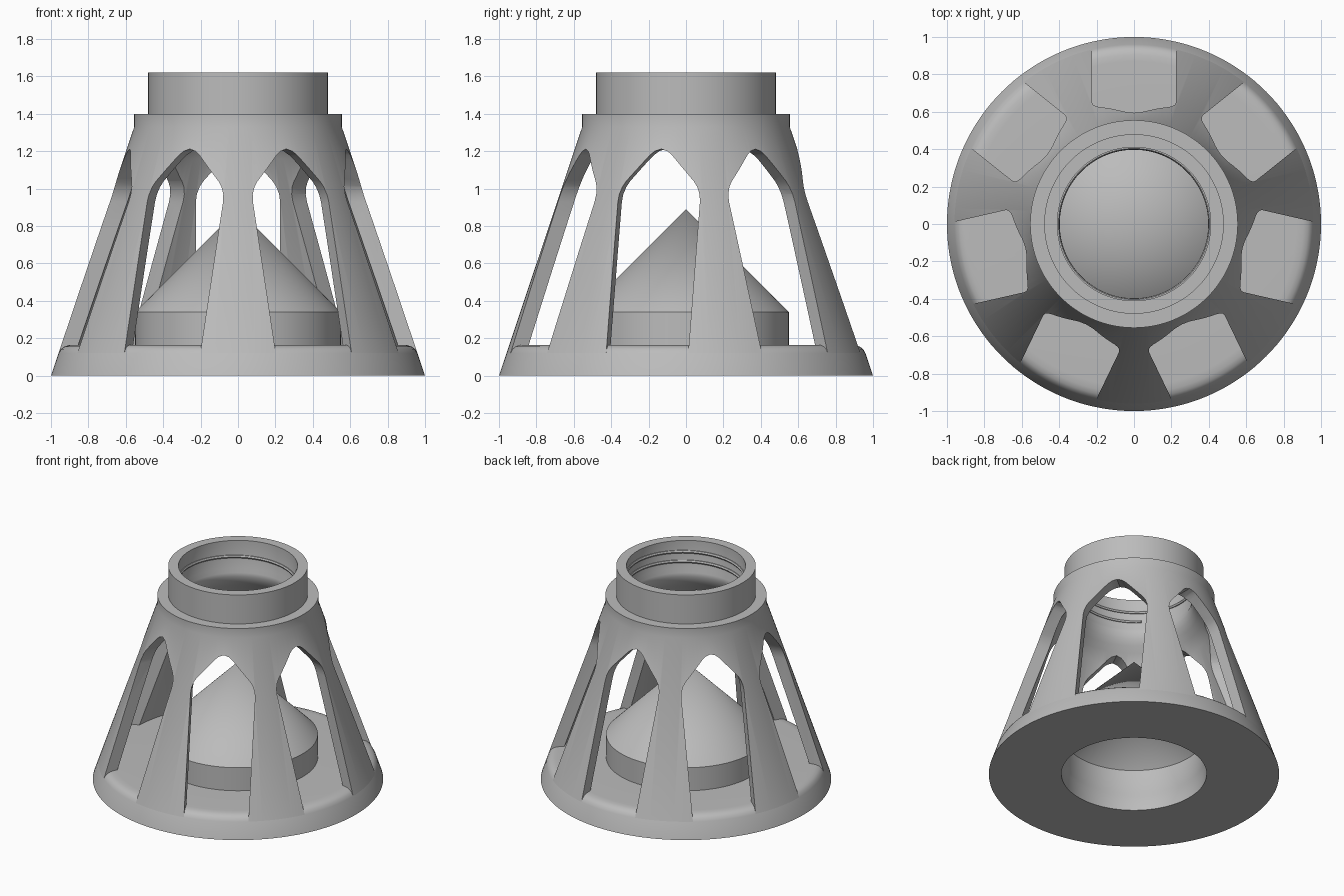
import bpy, bmesh, math
from mathutils import Matrix, Vector

if "Cube" in bpy.data.objects:
    bpy.data.objects.remove(bpy.data.objects["Cube"], do_unlink=True)

grey = bpy.data.materials.new("plain grey")
grey.use_nodes = True
COLOUR = (0.5, 0.5, 0.5, 1)
grey.diffuse_color = COLOUR
grey.node_tree.nodes["Principled BSDF"].inputs["Base Color"].default_value = COLOUR

SEGMENTS = 144
WINDOWS = 7


def cone_radius(z):
    """Outer radius of the sloping body at a height."""
    return 0.555 + 0.445 * (1.33 - z) / 1.33


def make_object(name, bm):
    bmesh.ops.recalc_face_normals(bm, faces=bm.faces)
    mesh = bpy.data.meshes.new(name)
    bm.to_mesh(mesh)
    bm.free()
    mesh.materials.append(grey)
    obj = bpy.data.objects.new(name, mesh)
    bpy.context.collection.objects.link(obj)
    return obj


def smooth(obj):
    bpy.ops.object.select_all(action="DESELECT")
    obj.select_set(True)
    bpy.context.view_layer.objects.active = obj
    bpy.ops.object.shade_smooth_by_angle(angle=math.radians(28))


def lathe(name, profile, closed=True):
    """Spin an (r, z) profile around the z axis."""
    bm = bmesh.new()
    verts = [bm.verts.new((r, 0, z)) for r, z in profile]
    pairs = list(zip(verts, verts[1:]))
    if closed:
        pairs.append((verts[-1], verts[0]))
    edges = [bm.edges.new(p) for p in pairs]
    bmesh.ops.spin(bm, geom=verts + edges, cent=(0, 0, 0), axis=(0, 0, 1),
                   angle=math.tau, steps=SEGMENTS, use_merge=True)
    bmesh.ops.remove_doubles(bm, verts=bm.verts, dist=1e-5)
    return make_object(name, bm)


# Base with a rounded sill, hollow centre boss and cone
base = lathe("base_and_cone", [
    (0, 0.89), (0.55, 0.34), (0.55, 0.165), (0.87, 0.165), (0.905, 0.163),
    (0.93, 0.155), (0.947, 0.142), (cone_radius(0.12), 0.12), (1, 0),
    (0.5, 0), (0.5, 0.11), (0.49, 0.13), (0.49, 0.31), (0, 0.81)], closed=False)
smooth(base)

# Sloping shell with collar, neck and flared throat
WALL = 0.09
shell = lathe("body_shell", [
    (cone_radius(0.12), 0.12), (0.555, 1.33), (0.555, 1.4), (0.48, 1.4),
    (0.48, 1.62), (0.41, 1.62), (0.41, 1.41), (0.397, 1.38), (0.397, 1.35),
    (0.41, 1.31), (0.435, 1.27), (0.47, 1.23), (cone_radius(1.16) - WALL, 1.16),
    (cone_radius(0.12) - WALL, 0.12)])

# Pointed window cutters, one at the back and the rest evenly around
half = [(0.225, 0.08), (0.225, 0.93), (0.22, 0.97), (0.205, 1.01),
        (0.185, 1.04), (0.06, 1.18), (0.035, 1.2), (0, 1.212)]
outline = half + [(-x, z) for x, z in reversed(half[:-1])]
bm = bmesh.new()
for i in range(WINDOWS):
    turn = Matrix.Rotation(math.tau * i / WINDOWS, 3, "Z")
    face = bm.faces.new([bm.verts.new(turn @ Vector((x, 0.48, z))) for x, z in outline])
    out = bmesh.ops.extrude_face_region(bm, geom=[face], use_keep_orig=True)
    moved = [g for g in out["geom"] if isinstance(g, bmesh.types.BMVert)]
    bmesh.ops.translate(bm, verts=moved, vec=turn @ Vector((0, 0.7, 0)))
cutter = make_object("window_cutter", bm)
cutter.hide_render = True

cut = shell.modifiers.new("windows", "BOOLEAN")
cut.operation = "DIFFERENCE"
cut.solver = "EXACT"
cut.object = cutter
bpy.context.view_layer.objects.active = shell
shell.select_set(True)
bpy.ops.object.modifier_apply(modifier=cut.name)
bpy.data.objects.remove(cutter, do_unlink=True)
smooth(shell)

# Raised screw thread inside the neck
STEPS, SIDES = 108, 6
bm = bmesh.new()
rings = []
for i in range(STEPS + 1):
    t = i / STEPS
    angle = math.radians(43 - 540 * t)
    height = 1.555 - 0.11 * t
    ring = []
    for k in range(SIDES):
        a = math.tau * k / SIDES
        r = 0.41 + 0.012 * math.cos(a)
        ring.append(bm.verts.new((r * math.cos(angle), r * math.sin(angle),
                                  height + 0.012 * math.sin(a))))
    rings.append(ring)
for a, b in zip(rings, rings[1:]):
    for k in range(SIDES):
        n = (k + 1) % SIDES
        bm.faces.new((a[k], a[n], b[n], b[k]))
bm.faces.new(rings[0])
bm.faces.new(rings[-1])
thread = make_object("neck_thread", bm)
smooth(thread)
